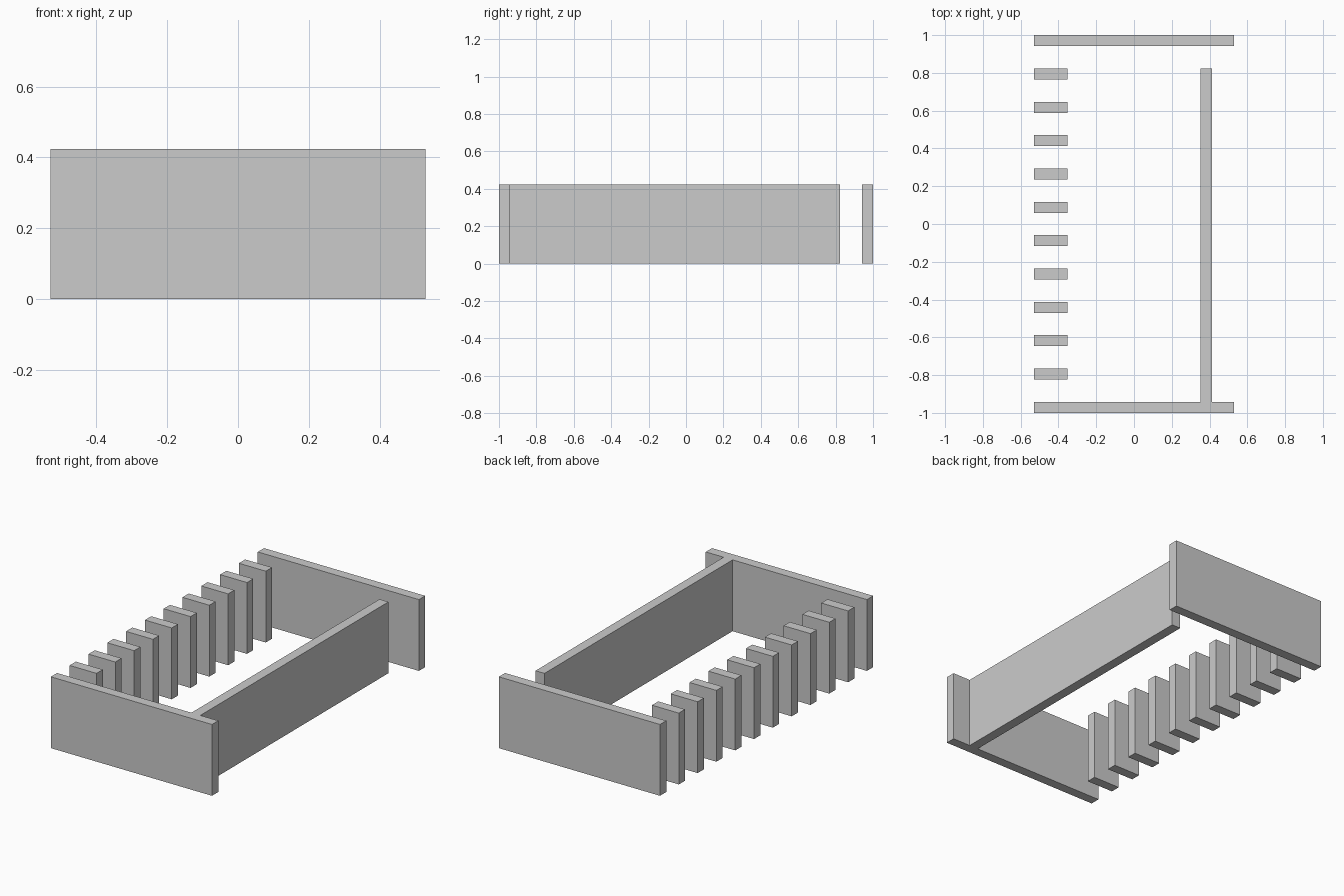
import bpy
import bmesh

if "Cube" in bpy.data.objects:
    bpy.data.objects.remove(bpy.data.objects["Cube"])

U = 1 / 17          # panel thickness, the module of the whole model
H = 7.2 * U         # common height


def extrude_profile(name, points):
    """Upright solid from a plan outline given in modules."""
    bm = bmesh.new()
    face = bm.faces.new([bm.verts.new((x * U, y * U, 0)) for x, y in points])
    top = bmesh.ops.extrude_face_region(bm, geom=[face])["geom"]
    bmesh.ops.translate(bm, vec=(0, 0, H),
                        verts=[g for g in top if isinstance(g, bmesh.types.BMVert)])
    bmesh.ops.recalc_face_normals(bm, faces=bm.faces)
    mesh = bpy.data.meshes.new(name)
    bm.to_mesh(mesh)
    bm.free()
    obj = bpy.data.objects.new(name, mesh)
    bpy.context.collection.objects.link(obj)
    return obj


def slab(name, x0, x1, y0, y1):
    return extrude_profile(name, [(x0, y0), (x1, y0), (x1, y1), (x0, y1)])


# Free-standing back panel
slab("back_panel", -9, 9, 16, 17)

# Front panel joined to the long side wall, which stops short of the back
extrude_profile("front_panel_and_side_wall", [
    (-9, -17), (9, -17), (9, -16), (7, -16),
    (7, 14), (6, 14), (6, -16), (-9, -16)])

# Row of ten short fins along the open side
for i in range(10):
    y = 13 - 3 * i
    slab(f"fin_{i + 1}", -9, -6, y, y + 1)
